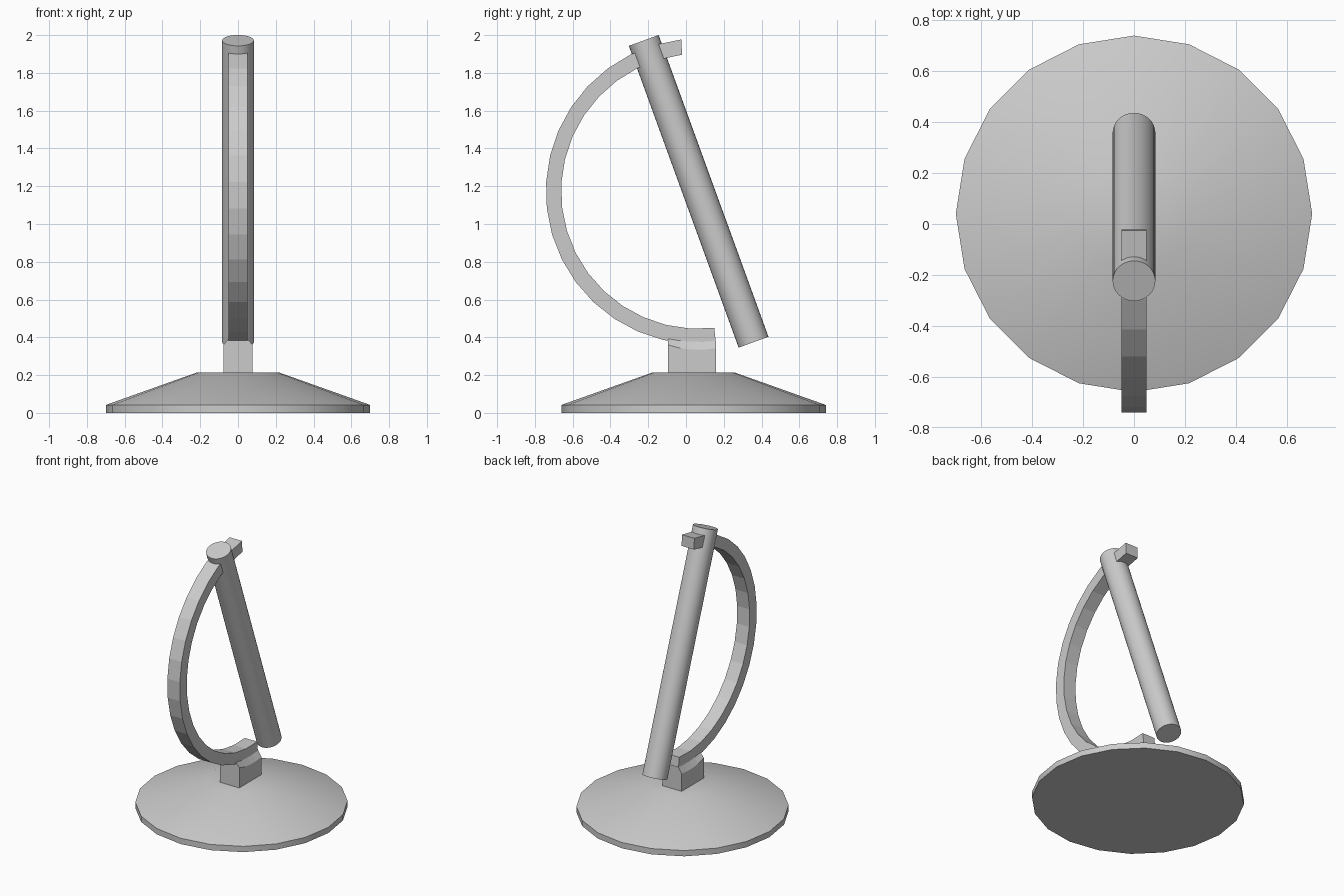
import bpy, bmesh
from math import sin, cos, radians, pi
from mathutils import Matrix

if "Cube" in bpy.data.objects:
    bpy.data.objects.remove(bpy.data.objects["Cube"])

CY, CZ = 0.067, 1.173  # shared centre of the arc and the tilted tube


def finish(bm, name, smooth=False):
    bmesh.ops.recalc_face_normals(bm, faces=bm.faces)
    mesh = bpy.data.meshes.new(name)
    bm.to_mesh(mesh)
    bm.free()
    ob = bpy.data.objects.new(name, mesh)
    bpy.context.collection.objects.link(ob)
    if smooth:
        bpy.ops.object.select_all(action='DESELECT')
        ob.select_set(True)
        bpy.context.view_layer.objects.active = ob
        bpy.ops.object.shade_smooth_by_angle(angle=radians(30))
    return ob


def loft(name, sections, smooth=False):
    """Skin a list of equal-length closed sections and cap both ends."""
    bm = bmesh.new()
    rings = [[bm.verts.new(p) for p in s] for s in sections]
    for a, b in zip(rings, rings[1:]):
        n = len(a)
        for i in range(n):
            j = (i + 1) % n
            bm.faces.new((a[i], a[j], b[j], b[i]))
    bm.faces.new(rings[0])
    bm.faces.new(rings[-1])
    return finish(bm, name, smooth)


# Base: low 20-sided cone with a thin vertical rim
def circle(r, z, n=20):
    return [(r * sin(2 * pi * i / n), 0.04 + r * cos(2 * pi * i / n), z) for i in range(n)]


loft("base", [circle(0.70, 0), circle(0.70, 0.042), circle(0.22, 0.213)], smooth=True)

# Neck: block whose curved shoulders taper up to the arc
neck = []
for y, shoulder in ((-0.095, 0.36), (-0.03, 0.342), (0.033, 0.335), (0.097, 0.335), (0.16, 0.342)):
    top = CZ - (0.805 ** 2 - (y - CY) ** 2) ** 0.5 + 0.008
    neck.append([(-0.077, y, 0.205), (0.077, y, 0.205), (0.077, y, shoulder),
                 (0.05, y, top), (-0.05, y, top), (-0.077, y, shoulder)])
loft("neck", neck)

# Arc: flat-faceted half ring, its upper end passing through the tube
arc = []
for i in range(20):
    a = radians(96.5 + 10 * i)
    arc.append([(x, CY + r * cos(a), CZ + r * sin(a))
                for x, r in ((-0.05, 0.728), (0.05, 0.728), (0.05, 0.809), (-0.05, 0.809))])
# square the upper end to its segment
d = radians(-3)
arc[0] = [(x, CY + r * cos(radians(96.5) - (d if r < 0.75 else 0) * 0.15),
           CZ + r * sin(radians(96.5))) for x, r in
          ((-0.05, 0.728), (0.05, 0.728), (0.05, 0.809), (-0.05, 0.809))]
arc = arc[:-1]
loft("arc", arc)

# Tube: smooth cylinder leaning back from the base
bm = bmesh.new()
bmesh.ops.create_cone(bm, cap_ends=True, segments=32, radius1=0.084, radius2=0.084, depth=1.70,
                      matrix=Matrix.Translation((0, CY, CZ)) @ Matrix.Rotation(radians(20), 4, 'X'))
finish(bm, "tilted_tube", smooth=True)
